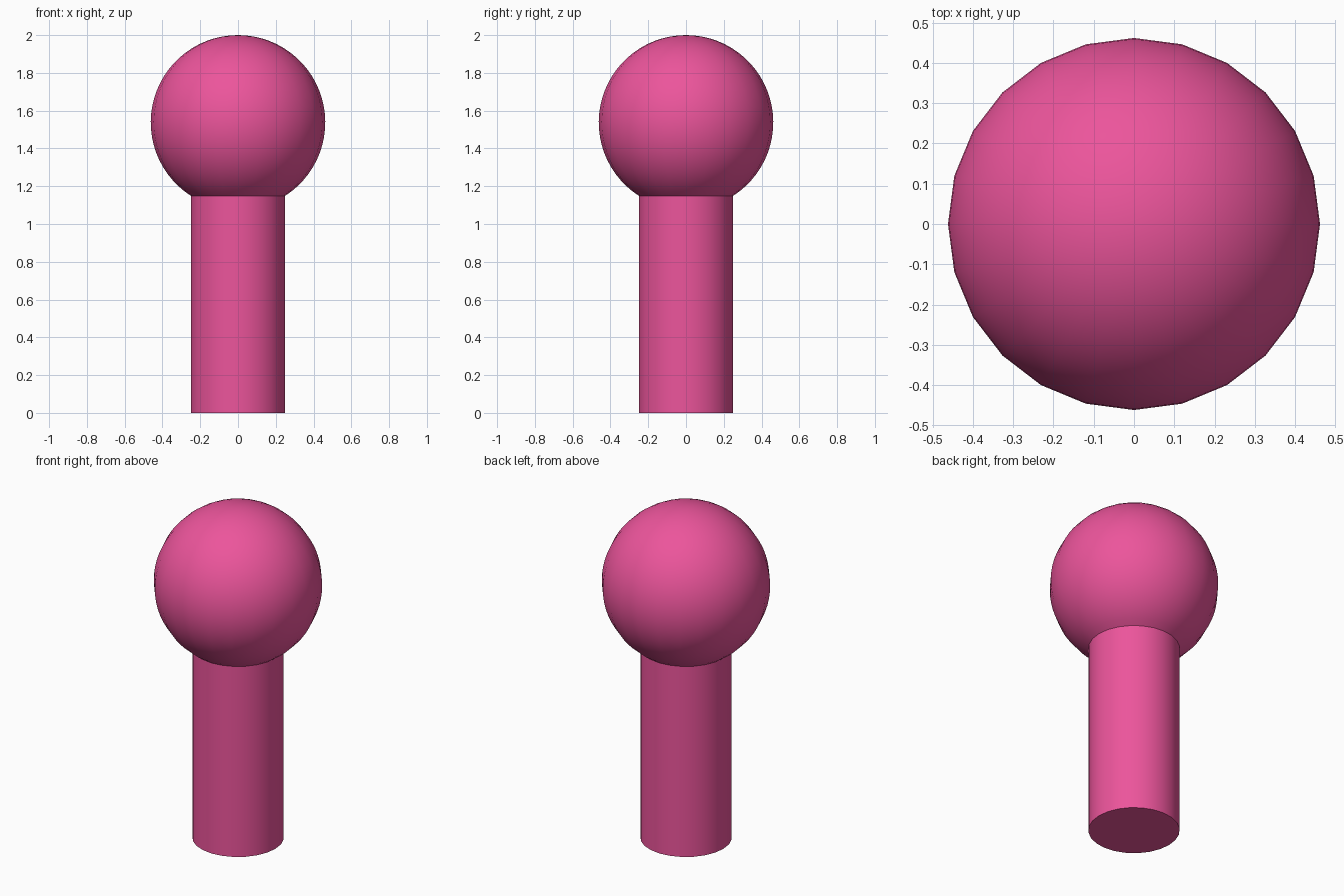
import bpy, bmesh
from math import sin, cos, pi, asin, sqrt, radians

if "Cube" in bpy.data.objects:
    bpy.data.objects.remove(bpy.data.objects["Cube"])

SIDES, R, STEM_R = 24, 0.462, 0.25
CENTRE_Z = 2 - R
NECK_Z = CENTRE_Z - sqrt(R * R - STEM_R * STEM_R)

# Half profile: stem from the floor to the neck, then the ball up to the pole
profile = [(STEM_R, 0.0), (STEM_R, NECK_Z)]
start = -pi / 2 + asin(STEM_R / R)
STEPS = 28
for i in range(1, STEPS):
    a = start + (pi / 2 - start) * i / STEPS
    profile.append((R * cos(a), CENTRE_Z + R * sin(a)))

# Turn the profile around z
bm = bmesh.new()
rings = [[bm.verts.new((r * cos(2 * pi * k / SIDES), r * sin(2 * pi * k / SIDES), z))
          for k in range(SIDES)] for r, z in profile]
for low, high in zip(rings, rings[1:]):
    for k in range(SIDES):
        n = (k + 1) % SIDES
        bm.faces.new((low[k], low[n], high[n], high[k]))

# Flat base and rounded crown
bm.faces.new(rings[0][::-1])
pole = bm.verts.new((0, 0, 2))
for k in range(SIDES):
    bm.faces.new((rings[-1][k], rings[-1][(k + 1) % SIDES], pole))
bmesh.ops.recalc_face_normals(bm, faces=bm.faces)

mesh = bpy.data.meshes.new("ball_topped_post")
bm.to_mesh(mesh)
bm.free()
post = bpy.data.objects.new("ball_topped_post", mesh)
bpy.context.collection.objects.link(post)

# Pink finish, smooth with crisp neck and base edges
pink = bpy.data.materials.new("pink")
pink.diffuse_color = (0.84, 0.09, 0.33, 1)
pink.use_nodes = True
pink.node_tree.nodes["Principled BSDF"].inputs["Base Color"].default_value = pink.diffuse_color
mesh.materials.append(pink)
bpy.context.view_layer.objects.active = post
post.select_set(True)
bpy.ops.object.shade_smooth_by_angle(angle=radians(30))
